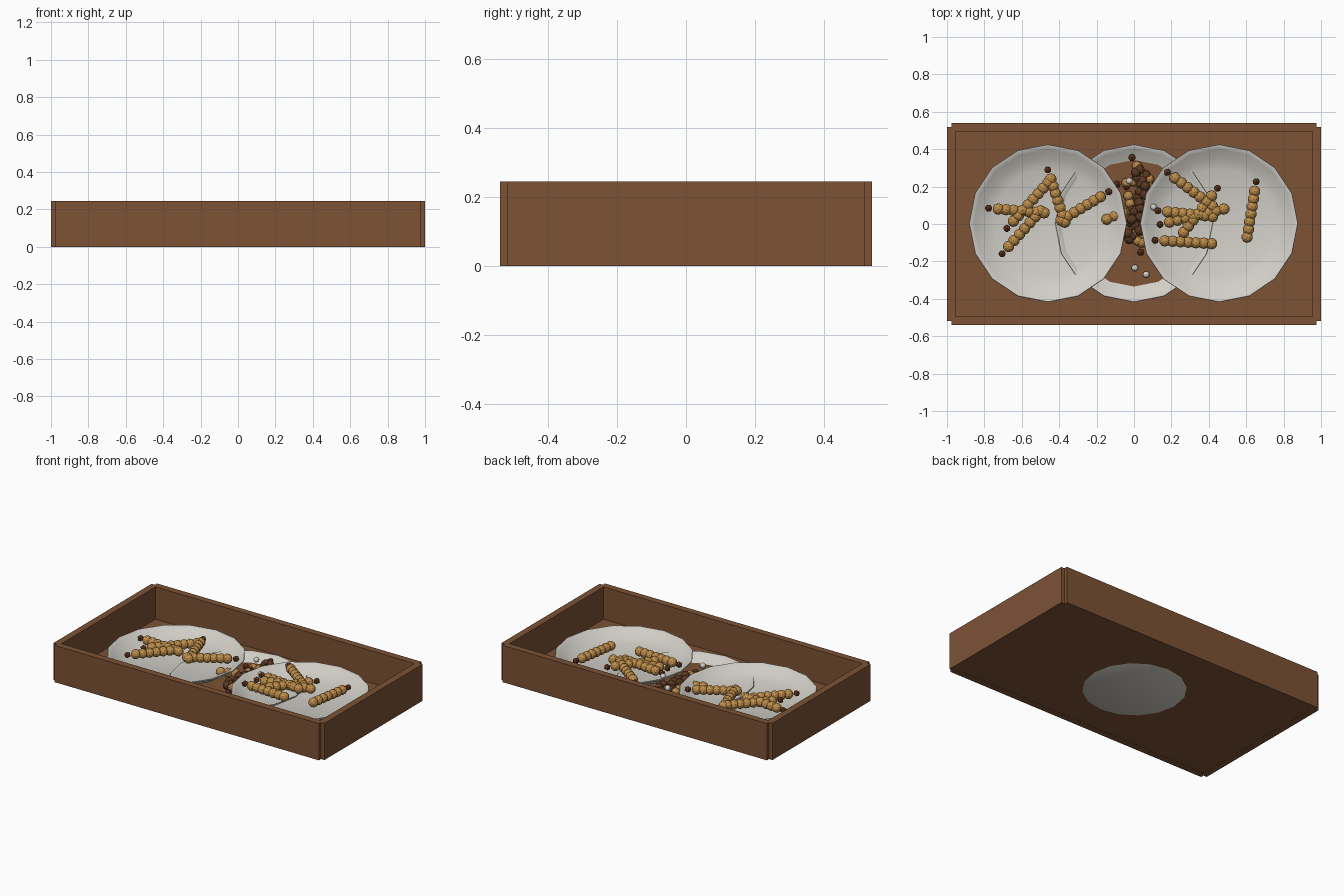
import bpy, bmesh, math, random
from mathutils import Vector, Matrix

if "Cube" in bpy.data.objects:
    bpy.data.objects.remove(bpy.data.objects["Cube"])

random.seed(4)


def material(name, rgb):
    m = bpy.data.materials.new(name)
    m.diffuse_color = (*rgb, 1)
    m.use_nodes = True
    m.node_tree.nodes["Principled BSDF"].inputs["Base Color"].default_value = m.diffuse_color
    return m


WOOD = material("brown wood", (0.205, 0.084, 0.036))
WHITE = material("off white glaze", (0.64, 0.62, 0.57))
TAN = material("golden tan", (0.52, 0.27, 0.07))
HEAD = material("reddish brown", (0.16, 0.05, 0.018))
DARK = material("dark brown", (0.11, 0.042, 0.018))


def finish(bm, name, mats, smooth=False):
    me = bpy.data.meshes.new(name)
    bm.to_mesh(me)
    bm.free()
    ob = bpy.data.objects.new(name, me)
    bpy.context.collection.objects.link(ob)
    for m in mats:
        me.materials.append(m)
    if smooth:
        bpy.context.view_layer.objects.active = ob
        ob.select_set(True)
        bpy.ops.object.shade_smooth_by_angle(angle=math.radians(35))
        ob.select_set(False)
    return ob


def box(name, centre, size):
    bm = bmesh.new()
    bmesh.ops.create_cube(bm, size=1, matrix=Matrix.Translation(centre) @ Matrix.Diagonal((*size, 1)))
    return finish(bm, name, [WOOD])


def dish(name, x, z):
    # thin bowl turned from a profile with 16 sides
    profile = [(0, 0), (0.31, 0), (0.36, 0.022), (0.405, 0.056), (0.422, 0.066),
               (0.42, 0.071), (0.412, 0.070), (0.395, 0.060), (0.35, 0.034), (0.29, 0.013), (0, 0.011)]
    bm = bmesh.new()
    vs = [bm.verts.new((r, 0, h)) for r, h in profile]
    es = [bm.edges.new(p) for p in zip(vs, vs[1:])]
    bmesh.ops.spin(bm, geom=vs + es, cent=(0, 0, 0), axis=(0, 0, 1), angle=math.tau, steps=16)
    bmesh.ops.remove_doubles(bm, verts=bm.verts, dist=1e-4)
    bmesh.ops.recalc_face_normals(bm, faces=bm.faces)
    bmesh.ops.translate(bm, verts=bm.verts, vec=(x, 0.004, z))
    return finish(bm, name, [WHITE], True)


def ball(bm, pos, radius, sub, mat=0):
    out = bmesh.ops.create_icosphere(bm, subdivisions=sub, radius=radius, matrix=Matrix.Translation(pos))
    for f in {f for v in out["verts"] for f in v.link_faces}:
        f.material_index = mat


def larva(name, start, end, z, radius=0.031):
    # head ball followed by a row of body segments
    a, b = Vector((*start, z)), Vector((*end, z))
    step = (b - a).normalized()
    n = max(2, round((b - a).length / 0.042) + 1)
    bm = bmesh.new()
    ball(bm, a - step * 0.052, 0.021, 1, 1)
    for i in range(n):
        ball(bm, a.lerp(b, i / (n - 1)), radius, 2)
    return finish(bm, name, [TAN, HEAD])


# Tray: floor and four walls, with stepped corners
box("tray_floor", (0, 0, 0.0155), (1.94, 1.02, 0.029))
for s, side in ((-1, "front"), (1, "back")):
    box(side + "_wall", (0, s * 0.5175, 0.1225), (1.95, 0.045, 0.245))
for s, side in ((-1, "left"), (1, "right")):
    box(side + "_wall", (s * 0.9775, 0, 0.1225), (0.045, 1.035, 0.245))

# Three overlapping dishes
dish("middle_dish", 0, 0)
dish("left_dish", -0.46, 0.047)
dish("right_dish", 0.455, 0.047)

# Larvae resting in the side dishes
rows = [((-0.725, 0.08), (-0.48, 0.06)), ((-0.445, 0.24), (-0.37, 0.01)),
        ((-0.67, -0.12), (-0.5, 0.07)), ((-0.645, 0.015), (-0.46, 0.22)),
        ((-0.18, 0.145), (-0.39, 0.02)),
        ((0.22, 0.245), (0.42, 0.095)), ((0.415, 0.15), (0.265, -0.045)),
        ((0.165, -0.09), (0.415, -0.105)), ((0.645, 0.175), (0.605, -0.07)),
        ((0.18, 0.065), (0.42, 0.04)), ((0.19, 0.01), (0.48, 0.08))]
for i, (a, b) in enumerate(rows):
    larva(f"larva_{i + 1}", a, b, 0.108)

# Larvae lying low in the middle dish
low = [((0.015, 0.31), (0.1, 0.16)), ((-0.03, 0.15), (0.02, -0.09)),
       ((0.04, -0.1), (0.06, 0.12)), ((-0.04, 0.22), (0.08, 0.24))]
for i, (a, b) in enumerate(low):
    larva(f"low_larva_{i + 1}", a, b, 0.055, 0.027)
larva("poking_larva", (-0.06, 0.06), (-0.145, 0.025), 0.075, 0.03)

# Heap of dark pellets
bm = bmesh.new()
for i in range(26):
    t = i / 25
    x = random.uniform(-0.04, 0.03) + 0.05 * t
    ball(bm, (x, -0.08 + 0.37 * t, random.uniform(0.055, 0.085)), 0.028, 2)
finish(bm, "pellet_heap", [DARK])

# Small pale beads
bm = bmesh.new()
for x, y, z in ((-0.025, 0.23, 0.11), (0.005, -0.235, 0.045), (0.065, -0.27, 0.045), (0.105, 0.09, 0.1)):
    ball(bm, (x, y, z), 0.018, 2)
finish(bm, "pale_beads", [WHITE], True)
